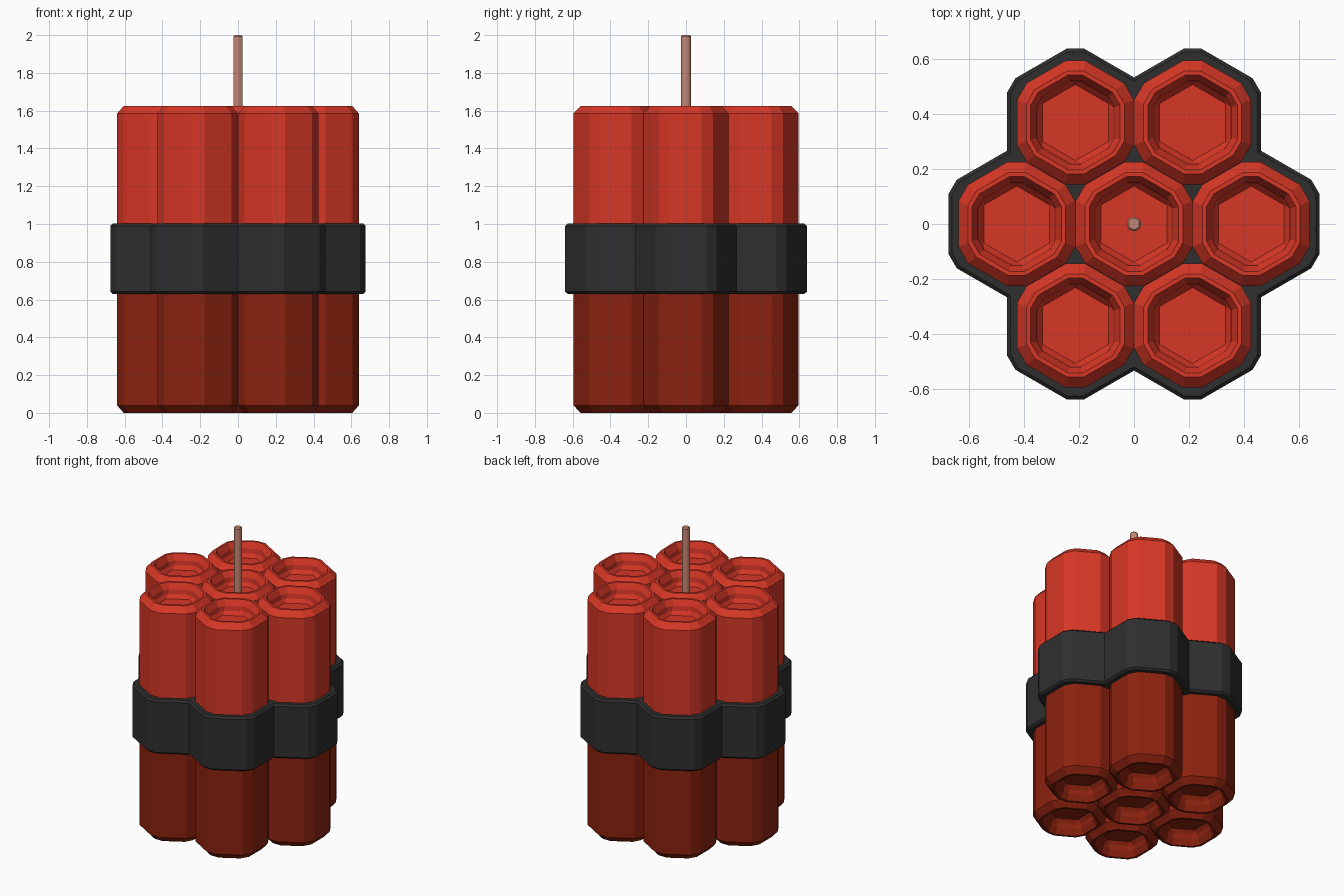
import bpy, bmesh, math

if "Cube" in bpy.data.objects:
    bpy.data.objects.remove(bpy.data.objects["Cube"])

PITCH = 0.427      # spacing between neighbouring sticks
C30 = math.cos(math.radians(30))


def material(name, rgb):
    m = bpy.data.materials.new(name)
    m.diffuse_color = (*rgb, 1)
    m.use_nodes = True
    m.node_tree.nodes["Principled BSDF"].inputs["Base Color"].default_value = m.diffuse_color
    return m


RED = material("bright_red", (0.68, 0.038, 0.019))
DARK_RED = material("dark_red", (0.26, 0.016, 0.0045))
BLACK = material("charcoal", (0.028, 0.028, 0.028))
COPPER = material("fuse_copper", (0.58, 0.25, 0.18))


def corner(ap, h, deg):
    """Two points of a cut hexagon corner: apothem ap, half cut width h."""
    a = math.radians(deg)
    r = ap / C30 - h / math.tan(math.radians(60))
    c, s = math.cos(a), math.sin(a)
    return [(r * c + h * s, r * s - h * c), (r * c - h * s, r * s + h * c)]


def hexagon(ap, h):
    return [p for k in range(6) for p in corner(ap, h, 30 + 60 * k)]


def cluster(ap, h):
    """Outer outline around the six outer sticks."""
    pts = []
    d = (PITCH * math.tan(math.radians(30)) + ap / C30)
    # valley between two neighbours, on the symmetry line
    valley = PITCH / 2 / math.tan(math.radians(30)) + ap / C30 - PITCH / 2 * math.tan(math.radians(30))
    for k in range(6):
        t = math.radians(60 * k)
        v = math.radians(-30)
        local = [(valley * math.cos(v), valley * math.sin(v))]
        for deg in (-30, 30):
            local += [(x + PITCH, y) for x, y in corner(ap, h, deg)]
        pts += [(x * math.cos(t) - y * math.sin(t), x * math.sin(t) + y * math.cos(t))
                for x, y in local]
    return pts


def loft(name, rings, mats, loc=(0, 0), split=None):
    """Skin a stack of (outline, z) rings and cap both ends."""
    bm = bmesh.new()
    loops = [[bm.verts.new((x, y, z)) for x, y in pts] for pts, z in rings]
    n = len(loops[0])
    for lo, hi in zip(loops, loops[1:]):
        for i in range(n):
            j = (i + 1) % n
            bm.faces.new((lo[i], lo[j], hi[j], hi[i]))
    bm.faces.new(loops[0][::-1])
    bm.faces.new(loops[-1])
    bmesh.ops.remove_doubles(bm, verts=bm.verts, dist=1e-5)
    bmesh.ops.recalc_face_normals(bm, faces=bm.faces)
    if split is not None:
        for f in bm.faces:
            f.material_index = 1 if f.calc_center_median().z < split else 0
    me = bpy.data.meshes.new(name)
    bm.to_mesh(me)
    bm.free()
    for m in mats:
        me.materials.append(m)
    ob = bpy.data.objects.new(name, me)
    ob.location = (loc[0], loc[1], 0)
    bpy.context.collection.objects.link(ob)
    return ob


# Sticks: chamfered hexagonal tubes with a recessed cup in each end
TOP, MID = 1.625, 0.815
END = [  # apothem, corner cut, depth below the end, from outside to cup floor
    (0.213, 0.035, 0.04), (0.178, 0.030, 0.0), (0.163, 0.027, 0.0),
    (0.142, 0.022, 0.04), (0.138, 0.018, 0.07), (0.120, 0.0, 0.095)]
rings = [(hexagon(a, h), d) for a, h, d in reversed(END)]
rings.append((hexagon(0.213, 0.035), MID))
rings += [(hexagon(a, h), TOP - d) for a, h, d in END]

centres = [(0, 0)] + [(PITCH * math.cos(math.radians(60 * k)),
                       PITCH * math.sin(math.radians(60 * k))) for k in range(6)]
for i, c in enumerate(centres):
    loft(f"stick_{i + 1}", rings, [RED, DARK_RED], c, split=MID)

# Band wrapped round the bundle, edges slightly chamfered
loft("band", [(cluster(0.237, 0.028), 0.63), (cluster(0.249, 0.03), 0.642),
              (cluster(0.249, 0.03), 0.99), (cluster(0.237, 0.028), 1.002)], [BLACK])

# Fuse standing in the centre stick
loft("fuse", [(hexagon(0.025, 0.005), 1.5), (hexagon(0.025, 0.005), 1.993),
              (hexagon(0.019, 0.003), 2.0)], [COPPER])
